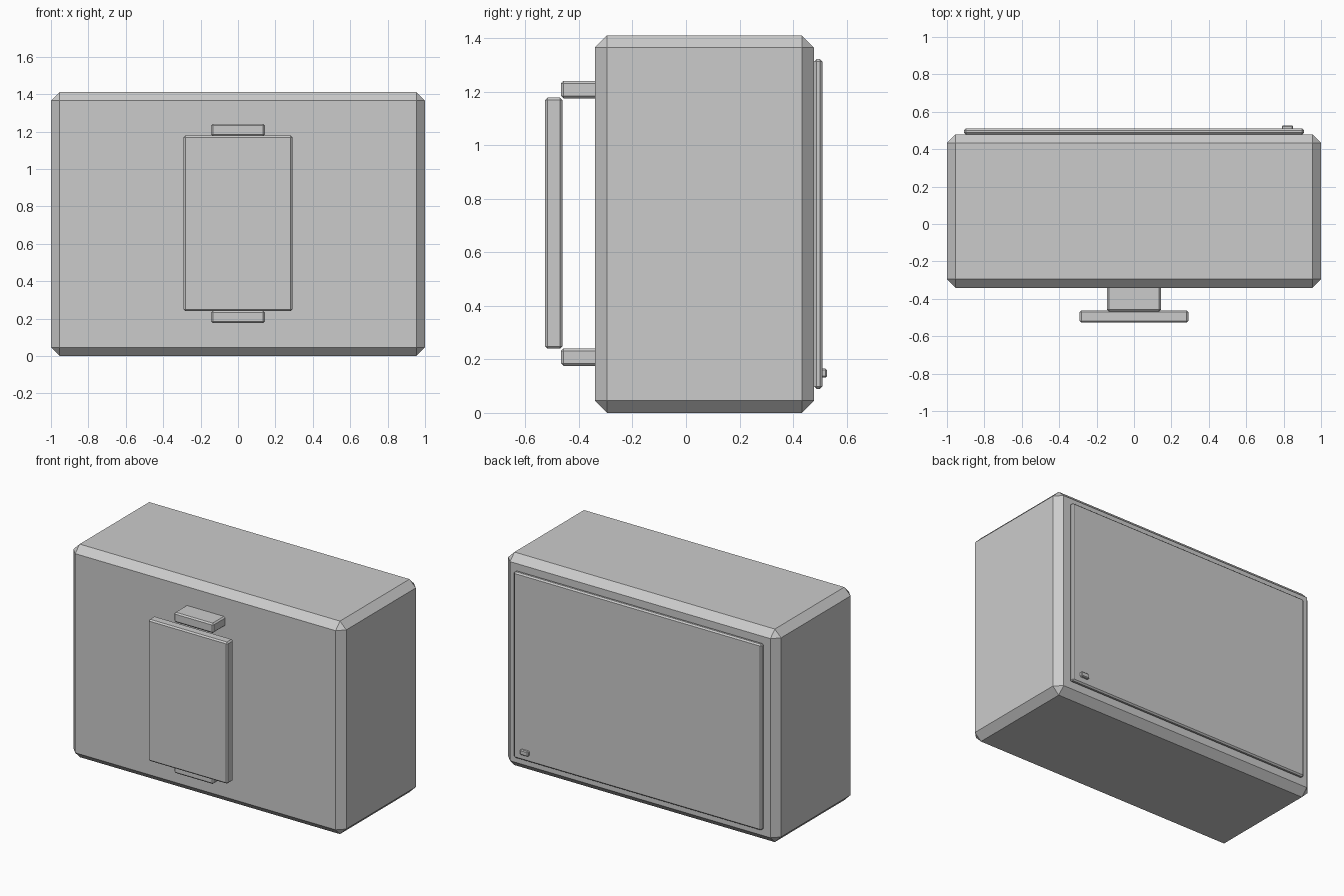
import bpy
import bmesh

if "Cube" in bpy.data.objects:
    bpy.data.objects.remove(bpy.data.objects["Cube"])


def chamfered_box(name, x, y, z, bevel):
    """Box between (min, max) ranges with single-segment chamfers."""
    bm = bmesh.new()
    bmesh.ops.create_cube(bm, size=1)
    for v in bm.verts:
        for i, (lo, hi) in enumerate((x, y, z)):
            v.co[i] = lo if v.co[i] < 0 else hi
    bmesh.ops.bevel(bm, geom=bm.edges[:], offset=bevel, offset_type='OFFSET',
                    segments=1, profile=0.5, affect='EDGES')
    bmesh.ops.recalc_face_normals(bm, faces=bm.faces[:])
    mesh = bpy.data.meshes.new(name)
    bm.to_mesh(mesh)
    bm.free()
    obj = bpy.data.objects.new(name, mesh)
    bpy.context.collection.objects.link(obj)
    return obj


# Main case
chamfered_box("case_body", (-1, 1), (-0.341, 0.479), (0, 1.411), 0.046)

# Flat panel and small indicator on the back
chamfered_box("back_panel", (-0.908, 0.908), (0.479, 0.510), (0.09, 1.322), 0.009)
chamfered_box("indicator", (0.79, 0.85), (0.50, 0.527), (0.132, 0.165), 0.005)

# Front grip plate held by two brackets
chamfered_box("grip_plate", (-0.291, 0.291), (-0.527, -0.462), (0.24, 1.178), 0.009)
for label, z0 in (("lower", 0.176), ("upper", 1.176)):
    chamfered_box(label + "_bracket", (-0.144, 0.144), (-0.467, -0.33), (z0, z0 + 0.065), 0.009)
